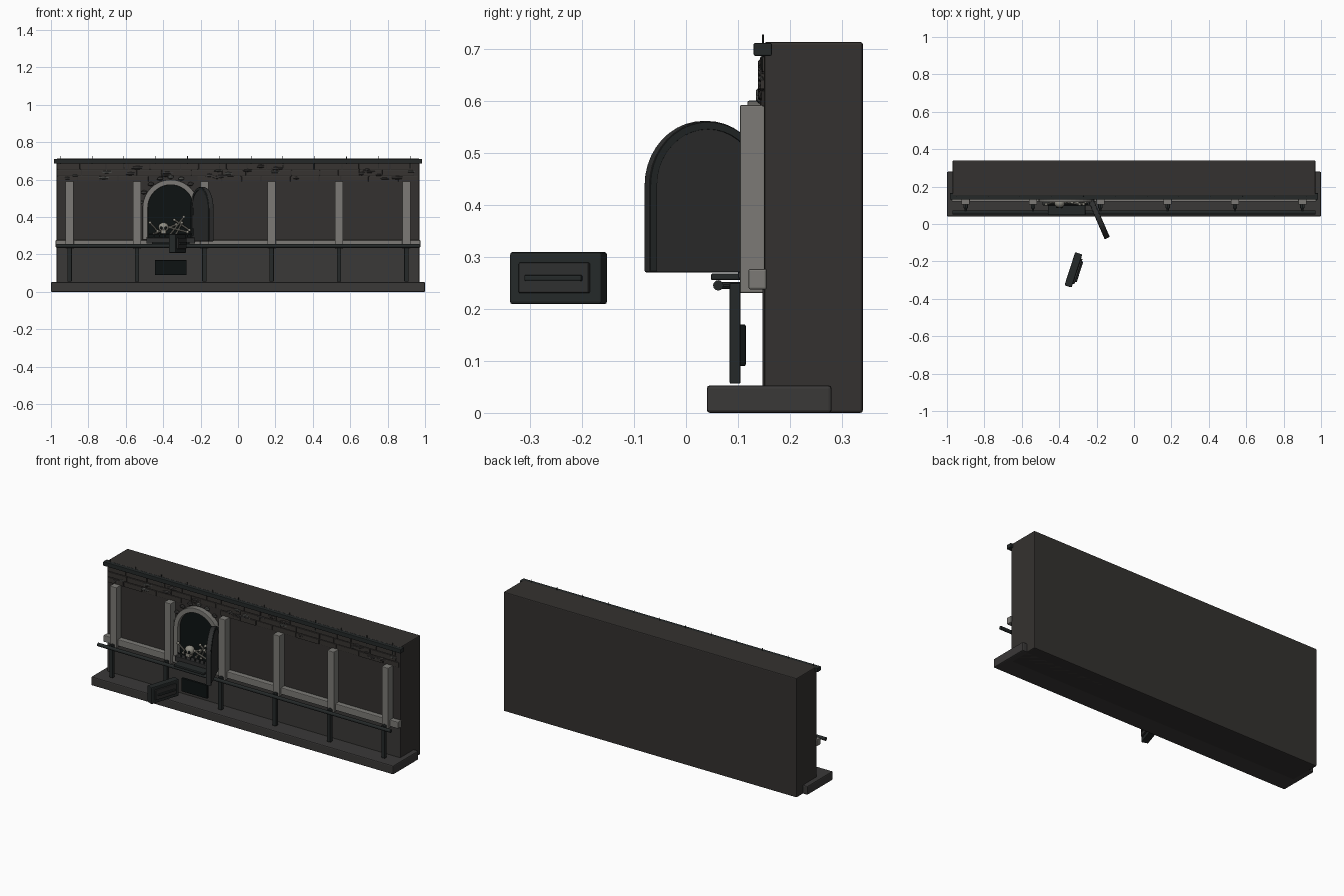
import bpy, bmesh, math, random
from mathutils import Vector, Matrix

if "Cube" in bpy.data.objects:
    bpy.data.objects.remove(bpy.data.objects["Cube"])

random.seed(4)


def material(name, r, g, b):
    m = bpy.data.materials.new(name)
    m.diffuse_color = (r, g, b, 1)
    m.use_nodes = True
    m.node_tree.nodes["Principled BSDF"].inputs["Base Color"].default_value = m.diffuse_color
    return m


STONE = material("dark_stone", .034, .031, .029)
BASE = material("base_stone", .042, .040, .039)
BRICK = material("brick", .038, .034, .031)
TRIM = material("pale_trim", .20, .195, .18)
IRON = material("iron", .018, .022, .022)
DOOR = material("door_iron", .028, .029, .029)
SOOT = material("soot", .004, .006, .006)
BONE = material("bone", .28, .27, .23)
ROCK = material("rubble", .075, .077, .072)


def make(name, bm, mat, bevel=0.0, smooth=False):
    bmesh.ops.recalc_face_normals(bm, faces=bm.faces)
    me = bpy.data.meshes.new(name)
    bm.to_mesh(me)
    bm.free()
    ob = bpy.data.objects.new(name, me)
    bpy.context.collection.objects.link(ob)
    me.materials.append(mat)
    if bevel:
        b = ob.modifiers.new("bevel", 'BEVEL')
        b.width, b.segments = bevel, 2
    if smooth:
        me.shade_smooth()
    return ob


def box(name, x, y, z, mat, bevel=0.003):
    """Box from (min, max) ranges."""
    bm = bmesh.new()
    bmesh.ops.create_cube(bm, size=1)
    for v in bm.verts:
        v.co = Vector([(a + b) / 2 + c * (b - a) for (a, b), c in zip((x, y, z), v.co)])
    return make(name, bm, mat, bevel)


def rod(name, p, q, r, mat, r2=None, sides=10):
    p, q = Vector(p), Vector(q)
    bm = bmesh.new()
    bmesh.ops.create_cone(bm, cap_ends=True, segments=sides, radius1=r,
                          radius2=r if r2 is None else r2, depth=(q - p).length)
    rot = (q - p).to_track_quat('Z', 'Y').to_matrix().to_4x4()
    bm.transform(Matrix.Translation((p + q) / 2) @ rot)
    return make(name, bm, mat)


def ball(name, c, s, mat, low=False):
    bm = bmesh.new()
    if low:
        bmesh.ops.create_icosphere(bm, subdivisions=1, radius=1)
    else:
        bmesh.ops.create_uvsphere(bm, u_segments=16, v_segments=10, radius=1)
    bm.transform(Matrix.Translation(c) @ Matrix.Diagonal((*s, 1)))
    return make(name, bm, mat, smooth=not low)


def arch_points(r, spring, bottom, n=20):
    arc = [(r * math.cos(math.pi * i / n), spring + r * math.sin(math.pi * i / n)) for i in range(n + 1)]
    return [(r, bottom)] + arc + [(-r, bottom)]


def extrude_faces(bm, depth):
    g = bmesh.ops.extrude_face_region(bm, geom=bm.faces[:])
    bmesh.ops.translate(bm, vec=(0, depth, 0), verts=[v for v in g['geom'] if isinstance(v, bmesh.types.BMVert)])


def arch_slab(name, r, spring, bottom, cx, y0, y1, mat, bevel=0.0):
    bm = bmesh.new()
    bm.faces.new([bm.verts.new((cx + x, y0, z)) for x, z in arch_points(r, spring, bottom)])
    extrude_faces(bm, y1 - y0)
    return make(name, bm, mat, bevel)


def arch_ring(name, ro, ri, spring, bottom, cx, y0, y1, mat, bevel=0.0):
    bm = bmesh.new()
    a, b = ([bm.verts.new((cx + x, y0, z)) for x, z in arch_points(r, spring, bottom)] for r in (ro, ri))
    for i in range(len(a) - 1):
        bm.faces.new((a[i], a[i + 1], b[i + 1], b[i]))
    extrude_faces(bm, y1 - y0)
    return make(name, bm, mat, bevel)


# wall body, plinth and lower panel
box("wall", (-.97, .97), (.15, .34), (0, .713), STONE, .005)
box("plinth", (-1, 1), (.04, .28), (0, .053), BASE, .006)
box("lower_panel", (-.965, .965), (.147, .155), (.05, .245), BASE, .001)

# pale framing, posts, rail
box("pale_rail", (-.975, .975), (.12, .155), (.237, .277), TRIM, .004)
for i in range(6):
    x = -.9 + .36 * i if i in (0, 5) else -.54 + .36 * (i - 1)
    box("pale_stile", (x - .022, x + .022), (.104, .152), (.23, .592), TRIM, .003)
    box("iron_post", (x - .012, x + .012), (.084, .105), (.056, .25), IRON, .003)
    rod("rail_bracket", (x, .062, .245), (x, .11, .245), .007, IRON)
rod("iron_rail", (-.97, .062, .245), (.97, .062, .245), .01, IRON, sides=12)

# top iron beam with spikes
box("top_beam", (-.985, .985), (.13, .165), (.686, .711), IRON, .003)
for i in range(12):
    x = -.95 + .17 * i
    rod("spike", (x, .148, .66), (x, .148, .727), .0035, IRON, .0015, 6)

# brick courses below the beam, interrupted by the oven arch
for row in range(3):
    z0 = .589 + row * .033
    x = -.965
    while x < .93:
        w = min(random.uniform(.09, .17), .965 - x)
        if row or not -.5 < x + w / 2 < -.22:
            box("brick", (x, x + w - .004), (.144 + random.uniform(-.002, .003), .155),
                (z0, z0 + .03), BRICK, .002)
        x += w

# rubble stones set among the bricks
for i in range(28):
    x, z = random.uniform(-.93, .93), random.uniform(.605, .672)
    ball("rubble_stone", (x, .145, z), (random.uniform(.015, .04), .008, random.uniform(.006, .011)),
         random.choice((ROCK, BASE, STONE)), True)

# oven mouth, arch and sill
CX, SP = -.36, .45
arch_slab("oven_mouth", .125, SP, .27, CX, .14, .152, SOOT)
arch_ring("pale_arch", .15, .122, SP, .28, CX, .118, .152, TRIM, .003)
for i in range(9):
    a = math.pi * (i + .5) / 9
    ball("arch_stone", (CX + .165 * math.cos(a), .142, SP + .165 * math.sin(a)), (.018, .009, .012),
         random.choice((ROCK, BASE)), True)
box("oven_sill", (-.49, -.23), (.1, .152), (.258, .29), DOOR)
box("oven_ledge", (-.46, -.26), (.048, .11), (.255, .268), IRON)
for i in range(7):
    x = -.45 + i * .03
    rod("grate_bar", (x, .108, .285), (x, .108, .308), .004, IRON, sides=6)
rod("grate_top_bar", (-.475, .108, .308), (-.245, .108, .308), .004, IRON, sides=6)

# open arched door swung out on its hinge
swing = Matrix.Translation((-.192, .037, 0)) @ Matrix.Rotation(math.radians(-66.5), 4, 'Z')
leaf = [arch_slab("oven_door", .123, .438, .27, 0, -.012, .012, DOOR, .003),
        arch_ring("oven_door_rim", .121, .107, .438, .272, 0, -.015, .015, IRON, .001)]
for ob in leaf:
    ob.data.transform(swing)
for z in (.32, .43):
    rod("door_hinge", (-.24, .125, z - .018), (-.24, .125, z + .018), .01, IRON)

# skull and bones in the oven
ball("skull", (-.398, .113, .345), (.028, .026, .026), BONE)
box("skull_jaw", (-.412, -.384), (.09, .125), (.31, .332), BONE, .004)
for s in (-1, 1):
    ball("eye_socket", (-.398 + s * .011, .09, .342), (.007, .006, .008), SOOT)
for (x0, z0), (x1, z1) in [((-.45, .31), (-.33, .36)), ((-.36, .31), (-.29, .40)), ((-.34, .385), (-.26, .33)),
                           ((-.43, .325), (-.47, .37)), ((-.37, .345), (-.27, .32)), ((-.33, .31), (-.30, .37))]:
    y = random.uniform(.115, .13)
    rod("bone", (x0, y, z0), (x1, y - .012, z1), .005, BONE, sides=8)
    ball("bone_end", (x0, y, z0), (.008, .008, .008), BONE)
    ball("bone_end", (x1, y - .012, z1), (.008, .008, .008), BONE)

# ash vent and its pulled-out drawer
box("ash_vent", (-.445, -.275), (.1, .115), (.09, .17), SOOT, .003)
turn = Matrix.Translation((-.324, -.245, .259)) @ Matrix.Rotation(math.radians(-18), 4, 'Z')
for ob in (box("ash_drawer", (-.02, .02), (-.093, .093), (-.05, .05), IRON, .005),
           box("drawer_panel", (.01, .029), (-.072, .07), (-.029, .03), DOOR, .003),
           box("drawer_handle", (.02, .037), (-.058, .058), (-.006, .006), IRON, .003)):
    ob.data.transform(turn)
